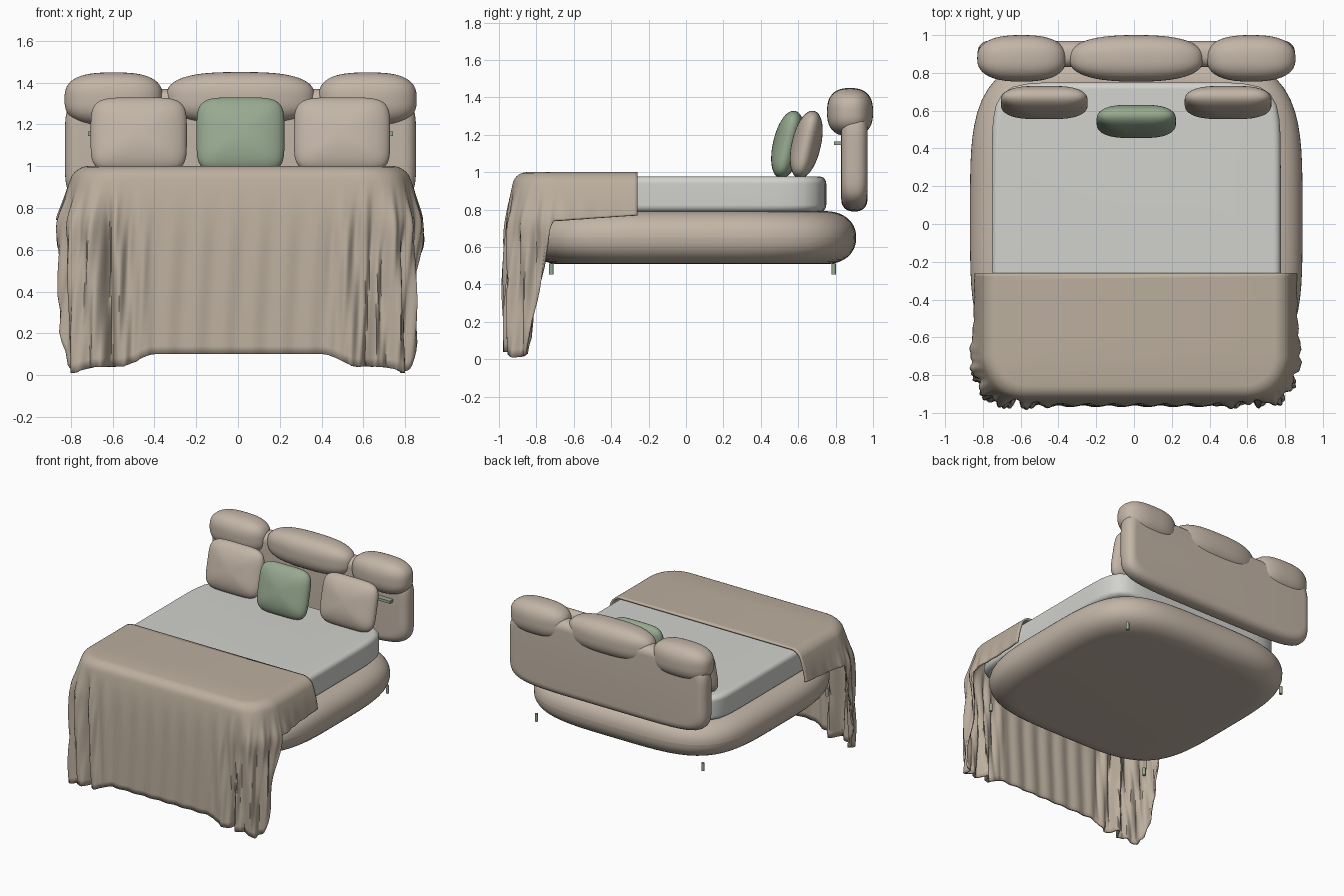
import bpy, bmesh, math
from mathutils import Matrix, Vector
from math import sin, cos, pi, exp, radians

if "Cube" in bpy.data.objects:
    bpy.data.objects.remove(bpy.data.objects["Cube"])

CX = 0.012  # shared centre line of the bed


def material(name, rgb):
    m = bpy.data.materials.new(name)
    m.diffuse_color = (*rgb, 1)
    m.use_nodes = True
    m.node_tree.nodes["Principled BSDF"].inputs["Base Color"].default_value = m.diffuse_color
    return m


LINEN = material("linen beige", (0.545, 0.462, 0.385))
THROW = material("blanket beige", (0.50, 0.425, 0.34))
WHITE = material("mattress white", (0.64, 0.64, 0.615))
GREEN = material("sage green", (0.31, 0.40, 0.28))


def finish(name, bm, mat, angle=50):
    me = bpy.data.meshes.new(name)
    bm.to_mesh(me)
    bm.free()
    ob = bpy.data.objects.new(name, me)
    bpy.context.collection.objects.link(ob)
    me.materials.append(mat)
    bpy.ops.object.select_all(action='DESELECT')
    ob.select_set(True)
    bpy.context.view_layer.objects.active = ob
    bpy.ops.object.shade_smooth_by_angle(angle=radians(angle))
    return ob


def sup(a, n):
    """Point of a unit superellipse at polar angle a."""
    c, s = cos(a), sin(a)
    r = (abs(c) ** n + abs(s) ** n) ** (-1 / n)
    return c * r, s * r


def stack(name, mat, loc, rings, n, tilt=0, count=96):
    """Superellipse rings (half x, half y, z) bridged and capped."""
    bm = bmesh.new()
    rows = []
    for a, b, z in rings:
        pts = [sup(2 * pi * i / count, n) for i in range(count)]
        rows.append([bm.verts.new((a * x, b * y, z)) for x, y in pts])
    for lo, hi in zip(rows, rows[1:]):
        for i in range(count):
            j = (i + 1) % count
            bm.faces.new((lo[i], lo[j], hi[j], hi[i]))
    bm.faces.new(rows[0][::-1])
    bm.faces.new(rows[-1])
    bm.transform(Matrix.Translation(loc) @ Matrix.Rotation(radians(tilt), 4, 'X'))
    return finish(name, bm, mat)


def slab(name, mat, loc, half, n, r, m=2.2, tilt=0):
    """Flat-faced pad with a rounded rim of radius r."""
    a, b, h = half
    rings = []
    hz = min(r, h)
    for side in (-1, 1):
        for k in range(11):
            t = k / 10 * pi / 2
            f, g = sup(pi / 2 - t if side < 0 else t, m)
            rings.append((a - r * (1 - f), b - r * (1 - f), side * (h - hz + hz * g)))
    return stack(name, mat, loc, rings, n, tilt)


def cushion(name, mat, loc, half, n, m, tilt=90):
    """Fully domed pad."""
    a, b, h = half
    rings = []
    for k in range(33):
        f, g = sup(-pi / 2 + pi * k / 32, m)
        f = max(f, 0.004)
        rings.append((a * f, b * f, h * g))
    return stack(name, mat, loc, rings, n, tilt)


# Bed base and mattress
slab("bed_base", LINEN, (CX, 0.035, 0.65), (0.88, 0.875, 0.142), 4, 0.17)
slab("mattress", WHITE, (CX, -0.055, 0.882), (0.765, 0.805, 0.095), 9, 0.04)

# Headboard panel with three bolsters
slab("headboard", LINEN, (CX, 0.90, 1.08), (0.84, 0.29, 0.07), 6, 0.065, tilt=90)
cushion("bolster_left", LINEN, (-0.595, 0.877, 1.32), (0.235, 0.128, 0.123), 2.8, 2.5)
cushion("bolster_middle", LINEN, (CX, 0.877, 1.325), (0.355, 0.125, 0.123), 2.8, 2.5)
cushion("bolster_right", LINEN, (0.62, 0.877, 1.32), (0.235, 0.128, 0.123), 2.8, 2.5)

# Leaning pillows
for name, mat, x, y, w in (("pillow_left", LINEN, -0.475, 0.643, 0.23),
                           ("pillow_right", LINEN, 0.498, 0.643, 0.23),
                           ("accent_pillow", GREEN, CX, 0.543, 0.21)):
    cushion(name, mat, (x, y, 1.148), (w, 0.184, 0.078), 4.8, 2.1, tilt=77)

# Small feet pins and headboard brackets
for sx in (-1, 1):
    side = "left" if sx < 0 else "right"
    for y, end in ((-0.72, "front"), (0.79, "back")):
        bm = bmesh.new()
        bmesh.ops.create_cone(bm, cap_ends=True, segments=16, radius1=0.012, radius2=0.012,
                              depth=0.06, matrix=Matrix.Translation((CX + sx * 0.71, y, 0.482)))
        finish("foot_%s_%s" % (end, side), bm, GREEN)
    bm = bmesh.new()
    bmesh.ops.create_cube(bm, size=1, matrix=Matrix.Translation((CX + sx * 0.65, 0.815, 1.155))
                          @ Matrix.Diagonal((0.16, 0.05, 0.02, 1)))
    finish("bracket_" + side, bm, GREEN)


# Blanket: flat top plus a hanging skirt following side, corner and front
def smooth(t):
    t = min(max(t, 0), 1)
    return t * t * (3 - 2 * t)


half = []  # (top xy, hem xy, outward normal, drop)
for i in range(24):
    y = -0.26 - 0.44 * i / 24
    half.append(((0.785, y), (0.878, y), (1, 0), 0.23 + 0.03 * i / 24))
for i in range(44):
    a = pi / 2 * i / 44
    (tx, ty), (hx, hy) = sup(a, 2), sup(a, 3.2)
    d = 0.26 + 0.70 * smooth(a / radians(36))
    d += 0.03 * exp(-((a - radians(45)) / 0.2) ** 2)
    inward = 0.035 * smooth(a / radians(30))
    half.append(((0.575 + 0.21 * tx, -0.7 - 0.21 * ty),
                 (0.575 + (0.303 - inward) * hx, -0.7 - 0.265 * hy),
                 (cos(a), -sin(a)), d))
for i in range(61):
    x = 0.575 * (1 - i / 60)
    half.append(((x, -0.91), (x, -0.965), (0, -1), 0.90 + 0.06 * smooth((x - 0.4) / 0.175)))
mirror = [((-t[0], t[1]), (-h[0], h[1]), (-n[0], n[1]), d) for t, h, n, d in half[-2::-1]]
path = half + mirror

ROWS = 34
bm = bmesh.new()
rows = [[] for _ in range(ROWS + 1)]
s, prev = 0.0, Vector(path[0][1])
for top, hem, nrm, drop in path:
    top, hem, nrm = Vector(top), Vector(hem), Vector(nrm)
    s += (hem - prev).length
    prev = hem
    ax = abs(hem.x)
    fold = smooth((ax - 0.35) / 0.3) * smooth((-0.45 - hem.y) / 0.3)
    for j in range(ROWS + 1):
        d = drop * (j / ROWS) ** 1.5
        inset = 0.055 * (1 - math.sqrt(1 - (1 - min(d / 0.055, 1)) ** 2))
        w = 1 - exp(-d / 0.17)
        dep = smooth((d - 0.05) / 0.4)
        wave = 0.005 * sin(46 * s + 0.6 * sin(5 * d))
        wave += fold * 0.02 * sin(52 * s + 3 * d) + fold * 0.007 * sin(117 * s - 9 * d)
        wave -= 0.06 * exp(-((ax - 0.645 + 0.03 * d) / 0.022) ** 2) * (hem.y < -0.9)
        bulge = 0.02 * fold * exp(-((d - 0.27) / 0.09) ** 2) * abs(nrm.x)
        p = top.lerp(hem, w) + nrm * (wave * dep - inset + bulge)
        rows[j].append(bm.verts.new((p.x + CX * (1 - dep * 0.6), max(p.y, -1.0), 1.0 - d)))
for up, lo in zip(rows, rows[1:]):
    for i in range(len(path) - 1):
        bm.faces.new((up[i], up[i + 1], lo[i + 1], lo[i]))
bm.faces.new(rows[0][::-1])
blanket = finish("blanket", bm, THROW, 60)
thick = blanket.modifiers.new("thickness", 'SOLIDIFY')
thick.thickness = 0.014
thick.offset = -1
